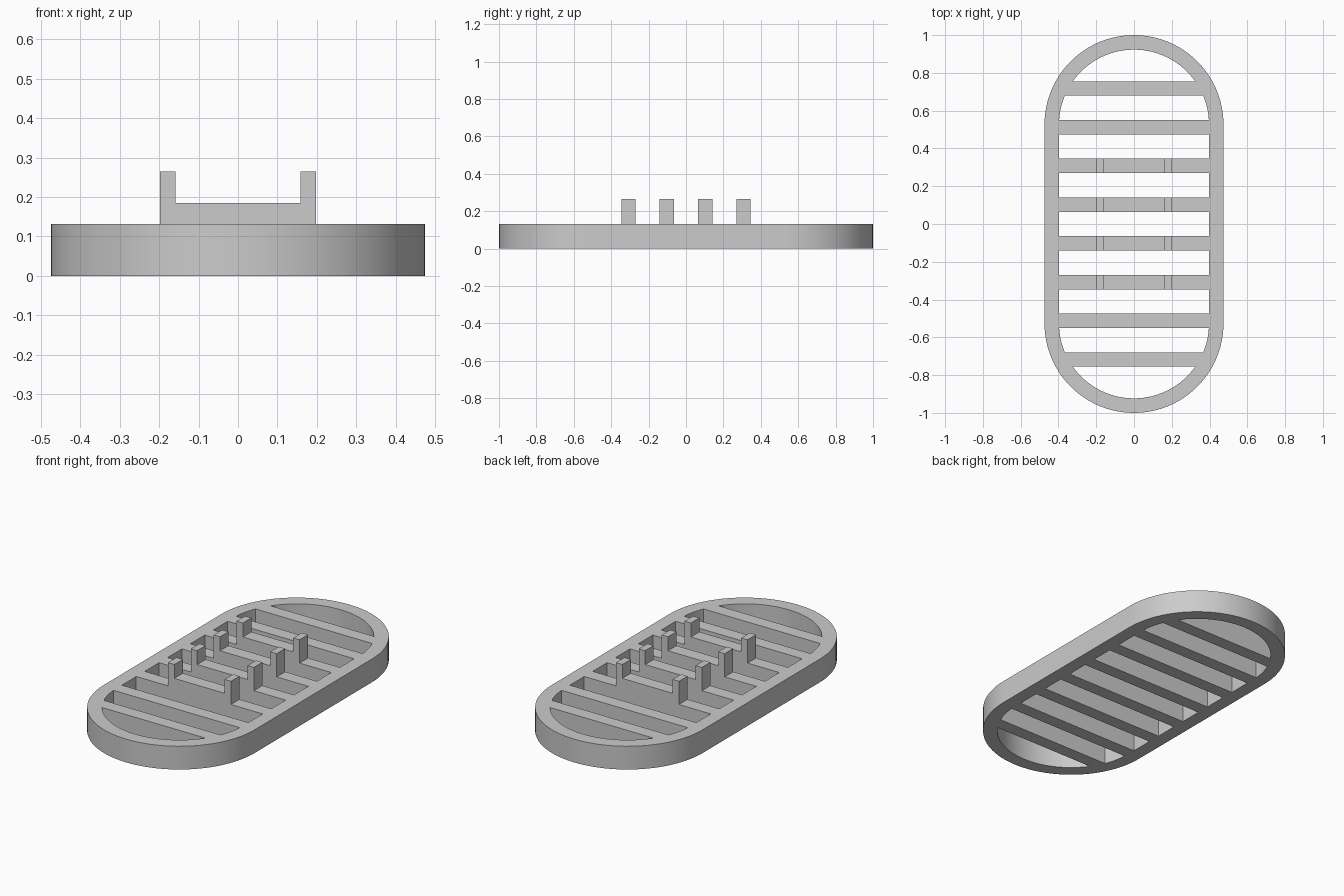
import bpy, bmesh
from math import cos, sin, pi, sqrt, radians
from mathutils import Vector

cube = bpy.data.objects.get("Cube")
if cube:
    bpy.data.objects.remove(cube, do_unlink=True)

HALF_WIDTH, WALL, HEIGHT = 0.474, 0.077, 0.132
STRAIGHT = 1 - HALF_WIDTH
INNER = HALF_WIDTH - WALL
PITCH, SLAT = 0.205, 0.076
ARC_STEPS = 48

grey = bpy.data.materials.new("light grey")
grey.use_nodes = True
grey.diffuse_color = (0.6, 0.6, 0.6, 1)
grey.node_tree.nodes["Principled BSDF"].inputs["Base Color"].default_value = grey.diffuse_color


def finish(name, bm):
    bmesh.ops.recalc_face_normals(bm, faces=bm.faces)
    mesh = bpy.data.meshes.new(name)
    bm.to_mesh(mesh)
    bm.free()
    mesh.materials.append(grey)
    obj = bpy.data.objects.new(name, mesh)
    bpy.context.collection.objects.link(obj)
    return obj


def prism(name, points, direction):
    """Extrude a closed outline into a solid."""
    bm = bmesh.new()
    face = bm.faces.new([bm.verts.new(p) for p in points])
    made = bmesh.ops.extrude_face_region(bm, geom=[face], use_keep_orig=True)["geom"]
    bmesh.ops.translate(bm, vec=Vector(direction),
                        verts=[g for g in made if isinstance(g, bmesh.types.BMVert)])
    return finish(name, bm)


def stadium(radius):
    """Outline of two half circles joined by straight sides."""
    points = []
    for side in (1, -1):
        for i in range(ARC_STEPS + 1):
            a = pi * i / ARC_STEPS
            points.append((side * radius * cos(a), side * (STRAIGHT + radius * sin(a))))
    return points


def inner_x(y):
    over = max(0, abs(y) - STRAIGHT)
    return sqrt(INNER ** 2 - over ** 2)


# Oval outer frame
bm = bmesh.new()
rings = [[bm.verts.new((x, y, z)) for x, y in stadium(r)]
         for r, z in ((HALF_WIDTH, 0), (HALF_WIDTH, HEIGHT), (INNER, HEIGHT), (INNER, 0))]
count = len(rings[0])
for k in range(4):
    a, b = rings[k], rings[(k + 1) % 4]
    for i in range(count):
        j = (i + 1) % count
        bm.faces.new((a[i], a[j], b[j], b[i]))
frame = finish("oval_frame", bm)
bpy.context.view_layer.objects.active = frame
frame.select_set(True)
bpy.ops.object.shade_smooth_by_angle(angle=radians(30))
frame.select_set(False)

# Cross slats, trimmed to the inside of the frame
for n in range(8):
    y = (n - 3.5) * PITCH
    low, high = y - SLAT / 2, y + SLAT / 2
    edge = [low + SLAT * i / 6 for i in range(7)]
    outline = [(inner_x(v), v, 0) for v in edge] + [(-inner_x(v), v, 0) for v in reversed(edge)]
    prism(f"slat_{n + 1}", outline, (0, 0, HEIGHT))

    # U-shaped cradles on the four middle slats
    if 2 <= n <= 5:
        half = [(0.198, HEIGHT), (0.198, 0.264), (0.158, 0.264), (0.158, 0.185)]
        profile = half + [(-x, z) for x, z in reversed(half)]
        prism(f"cradle_{n - 1}", [(x, low, z) for x, z in profile], (0, SLAT, 0))
